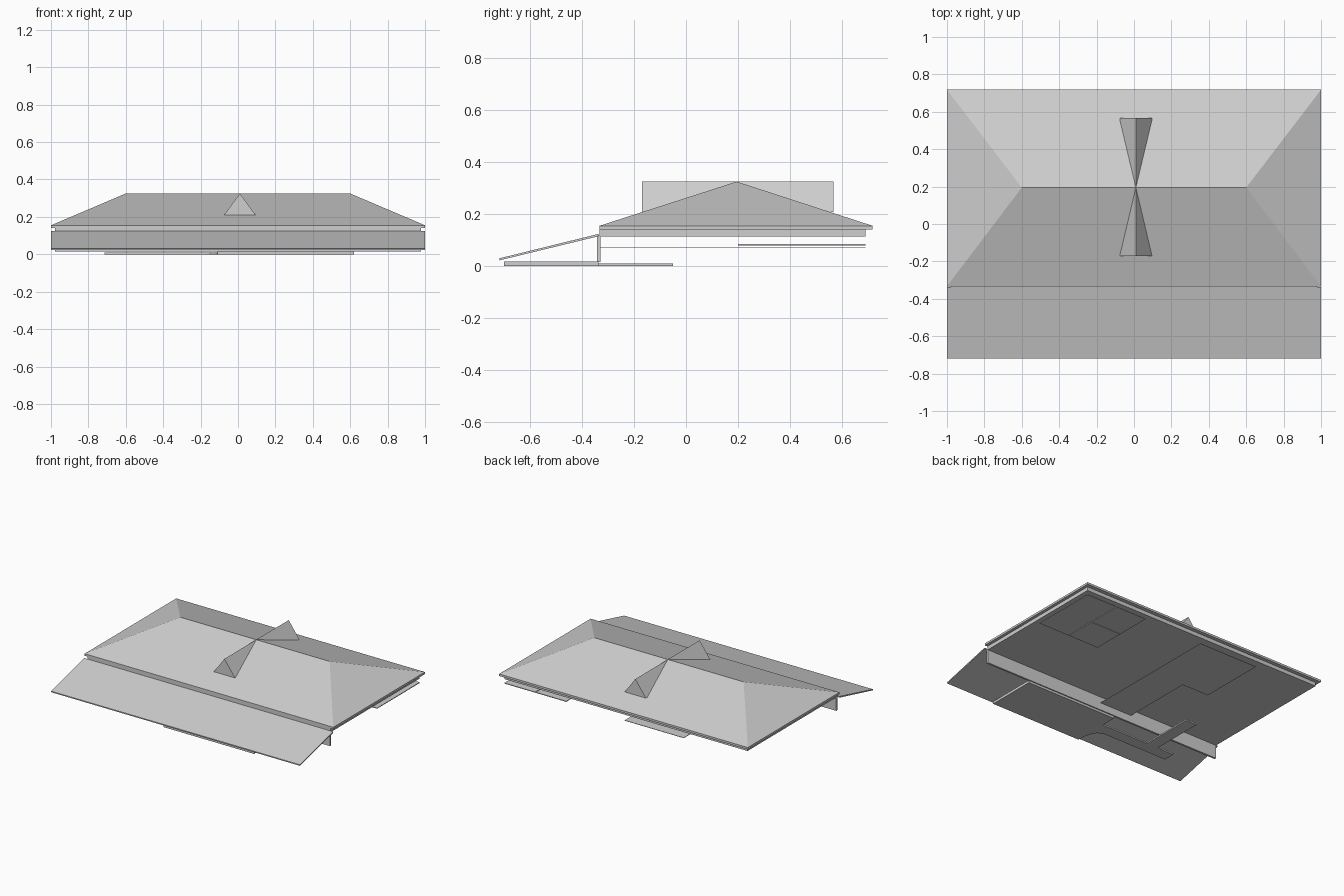
import bpy, bmesh
from mathutils import Vector

cube = bpy.data.objects.get("Cube")
if cube:
    bpy.data.objects.remove(cube, do_unlink=True)

grey = bpy.data.materials.new("light_grey")
grey.use_nodes = True
tone = (0.62, 0.62, 0.62, 1)
grey.diffuse_color = tone
shader = next(n for n in grey.node_tree.nodes if n.type == 'BSDF_PRINCIPLED')
shader.inputs["Base Color"].default_value = tone
shader.inputs["Roughness"].default_value = 0.8


def finish(name, bm):
    bmesh.ops.recalc_face_normals(bm, faces=bm.faces[:])
    mesh = bpy.data.meshes.new(name)
    bm.to_mesh(mesh)
    bm.free()
    mesh.materials.append(grey)
    obj = bpy.data.objects.new(name, mesh)
    bpy.context.collection.objects.link(obj)
    return obj


def prism(name, points, direction):
    """Extrude a closed flat outline along a direction."""
    bm = bmesh.new()
    face = bm.faces.new([bm.verts.new(p) for p in points])
    out = bmesh.ops.extrude_face_region(bm, geom=[face], use_keep_orig=True)
    moved = [v for v in out["geom"] if isinstance(v, bmesh.types.BMVert)]
    bmesh.ops.translate(bm, verts=moved, vec=Vector(direction))
    return finish(name, bm)


def plate(name, outline, low, high):
    return prism(name, [(x, y, low) for x, y in outline], (0, 0, high - low))


def box(name, x0, x1, y0, y1, z0, z1):
    return plate(name, [(x0, y0), (x1, y0), (x1, y1), (x0, y1)], z0, z1)


EAVE_FRONT, EAVE_BACK, RIDGE_Y = -0.333, 0.718, 0.195
WALL_X = 0.978

# Hipped main roof: eave slab pulled up to a ridge
bm = bmesh.new()
corners = [(-1, EAVE_FRONT), (1, EAVE_FRONT), (1, EAVE_BACK), (-1, EAVE_BACK)]
low = [bm.verts.new((x, y, 0.14)) for x, y in corners]
eave = [bm.verts.new((x, y, 0.155)) for x, y in corners]
left_end = bm.verts.new((-0.6, RIDGE_Y, 0.325))
right_end = bm.verts.new((0.6, RIDGE_Y, 0.325))
bm.faces.new(low)
for i in range(4):
    j = (i + 1) % 4
    bm.faces.new((low[i], low[j], eave[j], eave[i]))
bm.faces.new((eave[0], eave[1], right_end, left_end))
bm.faces.new((eave[2], eave[3], left_end, right_end))
bm.faces.new((eave[1], eave[2], right_end))
bm.faces.new((eave[3], eave[0], left_end))
finish("main_roof", bm)

# Gable running through the roof from front to back
prism("cross_gable",
      [(-0.075, -0.17, 0.209), (0.095, -0.17, 0.209), (0.01, -0.17, 0.325)],
      (0, 0.738, 0))

# Ceiling slab and front wall
box("ceiling", -WALL_X, WALL_X, EAVE_FRONT, 0.69, 0.113, 0.14)
box("front_wall", -WALL_X, WALL_X, -0.342, -0.328, 0.016, 0.12)

# Sloping lean-to roof
prism("porch_roof",
      [(-1, -0.718, 0.022), (-1, -0.336, 0.115),
       (-1, -0.336, 0.124), (-1, -0.718, 0.03)], (2, 0, 0))

# Thin floor panels of the rooms
box("side_room_floor", 0.73, WALL_X, 0.2, 0.69, 0.08, 0.085)
box("inner_room_floor_front", 0.48, 0.725, 0.2, 0.43, 0.08, 0.085)
box("inner_room_floor_back", 0.48, 0.725, 0.435, 0.69, 0.08, 0.085)
plate("hall_floor",
      [(-0.25, EAVE_FRONT), (0.01, EAVE_FRONT), (0.01, 0.69),
       (-0.465, 0.69), (-0.465, 0.2), (-0.25, 0.2)], 0.069, 0.072)

# Paving in front
box("driveway", -0.11, 0.62, -0.7, -0.336, 0, 0.018)
plate("path",
      [(-0.11, -0.69), (-0.12, -0.61), (-0.15, -0.555), (-0.2, -0.535),
       (-0.715, -0.535), (-0.715, -0.45), (-0.58, -0.45), (-0.58, -0.05),
       (-0.49, -0.05), (-0.49, -0.45), (-0.11, -0.45)], 0, 0.01)
